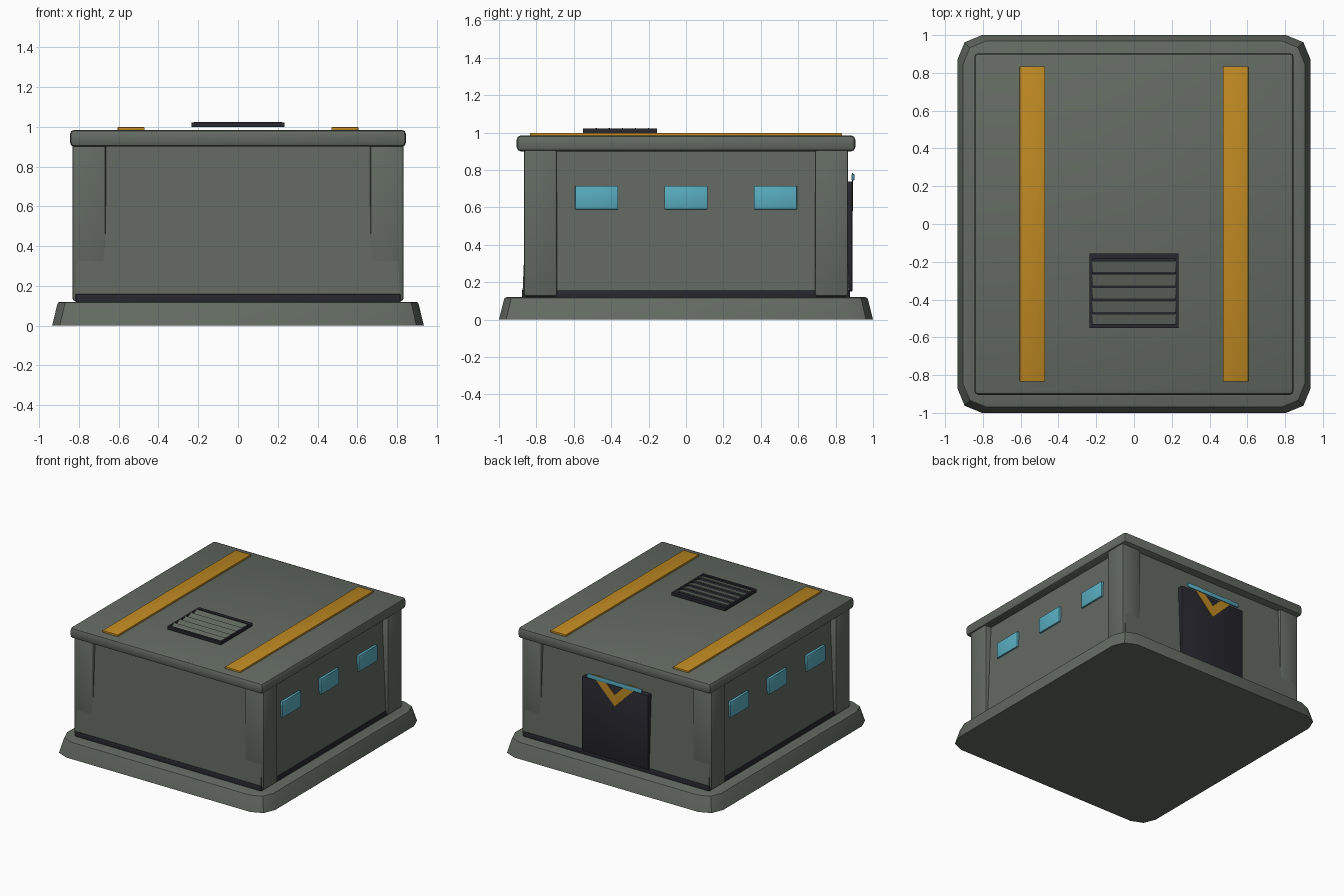
import bpy, bmesh, math
from mathutils import Matrix, Vector

cube = bpy.data.objects.get("Cube")
if cube:
    bpy.data.objects.remove(cube, do_unlink=True)


def material(name, rgb):
    m = bpy.data.materials.new(name)
    m.use_nodes = True
    m.diffuse_color = (*rgb, 1)
    m.node_tree.nodes["Principled BSDF"].inputs["Base Color"].default_value = (*rgb, 1)
    return m


GREY = material("grey green panel", (0.125, 0.146, 0.122))
DARK = material("dark trim", (0.021, 0.020, 0.028))
ORANGE = material("orange paint", (0.52, 0.25, 0.016))
CYAN = material("cyan glass", (0.10, 0.42, 0.53))


def finish(name, bm, mat, bevel=0, segments=2):
    bmesh.ops.recalc_face_normals(bm, faces=bm.faces)
    if bevel:
        bmesh.ops.bevel(bm, geom=bm.edges[:], offset=bevel, segments=segments,
                        profile=0.5, affect='EDGES', clamp_overlap=True)
    mesh = bpy.data.meshes.new(name)
    bm.to_mesh(mesh)
    bm.free()
    mesh.materials.append(mat)
    ob = bpy.data.objects.new(name, mesh)
    bpy.context.collection.objects.link(ob)
    bpy.ops.object.select_all(action='DESELECT')
    ob.select_set(True)
    bpy.context.view_layer.objects.active = ob
    bpy.ops.object.shade_smooth_by_angle(angle=math.radians(35))
    return ob


def box(name, mat, x, y, z, bevel=0, taper=0, corner=0, tilt=0):
    """Box between (min, max) pairs; taper pulls the top in, corner rounds upright edges."""
    size = Vector((x[1] - x[0], y[1] - y[0], z[1] - z[0]))
    centre = Vector((x[0] + x[1], y[0] + y[1], z[0] + z[1])) / 2
    bm = bmesh.new()
    bmesh.ops.create_cube(bm, size=1, matrix=Matrix.Diagonal((*size, 1)))
    if corner:
        upright = [e for e in bm.edges
                   if abs(e.verts[0].co.z - e.verts[1].co.z) > size.z / 2]
        bmesh.ops.bevel(bm, geom=upright, offset=corner, segments=2,
                        profile=0.5, affect='EDGES')
    for v in bm.verts:
        if taper and v.co.z > 0:
            v.co.x *= 1 - 2 * taper / size.x
            v.co.y *= 1 - 2 * taper / size.y
    if corner and bevel:
        rim = [e for e in bm.edges if all(v.co.z > 0 for v in e.verts)]
        bmesh.ops.bevel(bm, geom=rim, offset=bevel, segments=2,
                        profile=0.5, affect='EDGES')
        bevel = 0
    bm.transform(Matrix.Translation(centre) @ Matrix.Rotation(tilt, 4, 'X'))
    return finish(name, bm, mat, bevel)


# Foundation, dark skirting, walls and roof
box("foundation", GREY, (-0.935, 0.935), (-1, 1), (0, 0.12), bevel=0.015, taper=0.026, corner=0.13)
box("skirting", DARK, (-0.818, 0.818), (-0.878, 0.878), (0.11, 0.16), bevel=0.008)
box("walls", GREY, (-0.815, 0.815), (-0.875, 0.875), (0.12, 0.92), taper=0.035)
box("roof", GREY, (-0.845, 0.845), (-0.905, 0.905), (0.9, 0.985), bevel=0.022)

# Corner pillars
for sx, side in ((1, "left"), (-1, "right")):
    for sy, end in ((1, "back"), (-1, "front")):
        box(f"{end}_{side}_pillar", GREY, sorted((sx * 0.665, sx * 0.832)),
            sorted((sy * 0.69, sy * 0.866)), (0.125, 0.92), bevel=0.012)

# Side windows and roof stripes
for sx, side in ((1, "left"), (-1, "right")):
    for i in (-1, 0, 1):
        box(f"{side}_window_{i + 2}", CYAN, sorted((sx * 0.78, sx * 0.808)),
            (i * 0.478 - 0.115, i * 0.478 + 0.115), (0.59, 0.715), bevel=0.003)
    box(f"{side}_roof_stripe", ORANGE, sorted((sx * 0.47, sx * 0.605)),
        (-0.835, 0.835), (0.98, 0.999), bevel=0.004)

# Roof vent: dark tray with rim and tilted slats
box("vent_tray", DARK, (-0.235, 0.235), (-0.55, -0.155), (0.998, 1.006))
for s, side in ((1, "left"), (-1, "right")):
    box(f"vent_{side}_rim", DARK, sorted((s * 0.22, s * 0.235)), (-0.55, -0.155), (1.0, 1.022))
box("vent_front_rim", DARK, (-0.235, 0.235), (-0.55, -0.53), (1.0, 1.022))
box("vent_back_rim", DARK, (-0.235, 0.235), (-0.185, -0.155), (1.0, 1.022))
for i in range(5):
    y = -0.225 - i * 0.07
    box(f"vent_slat_{i + 1}", GREY, (-0.222, 0.222), (y - 0.03, y + 0.03),
        (1.01, 1.017), tilt=math.radians(16))

# Back door with its light bar
box("door", DARK, (-0.29, 0.29), (0.83, 0.89), (0.15, 0.74), bevel=0.005)
box("door_light", CYAN, (-0.24, 0.24), (0.886, 0.9), (0.745, 0.778), bevel=0.003)

# Chevron painted on the door
outline = [(0, 0.58), (0.2, 0.78), (0.155, 0.785), (0.115, 0.785),
           (0, 0.67), (-0.115, 0.785), (-0.155, 0.785), (-0.2, 0.78)]
bm = bmesh.new()
face = bm.faces.new([bm.verts.new((x, 0.887, z)) for x, z in outline])
ext = bmesh.ops.extrude_face_region(bm, geom=[face])
bmesh.ops.translate(bm, vec=(0, 0.007, 0),
                    verts=[g for g in ext["geom"] if isinstance(g, bmesh.types.BMVert)])
finish("door_chevron", bm, ORANGE)
